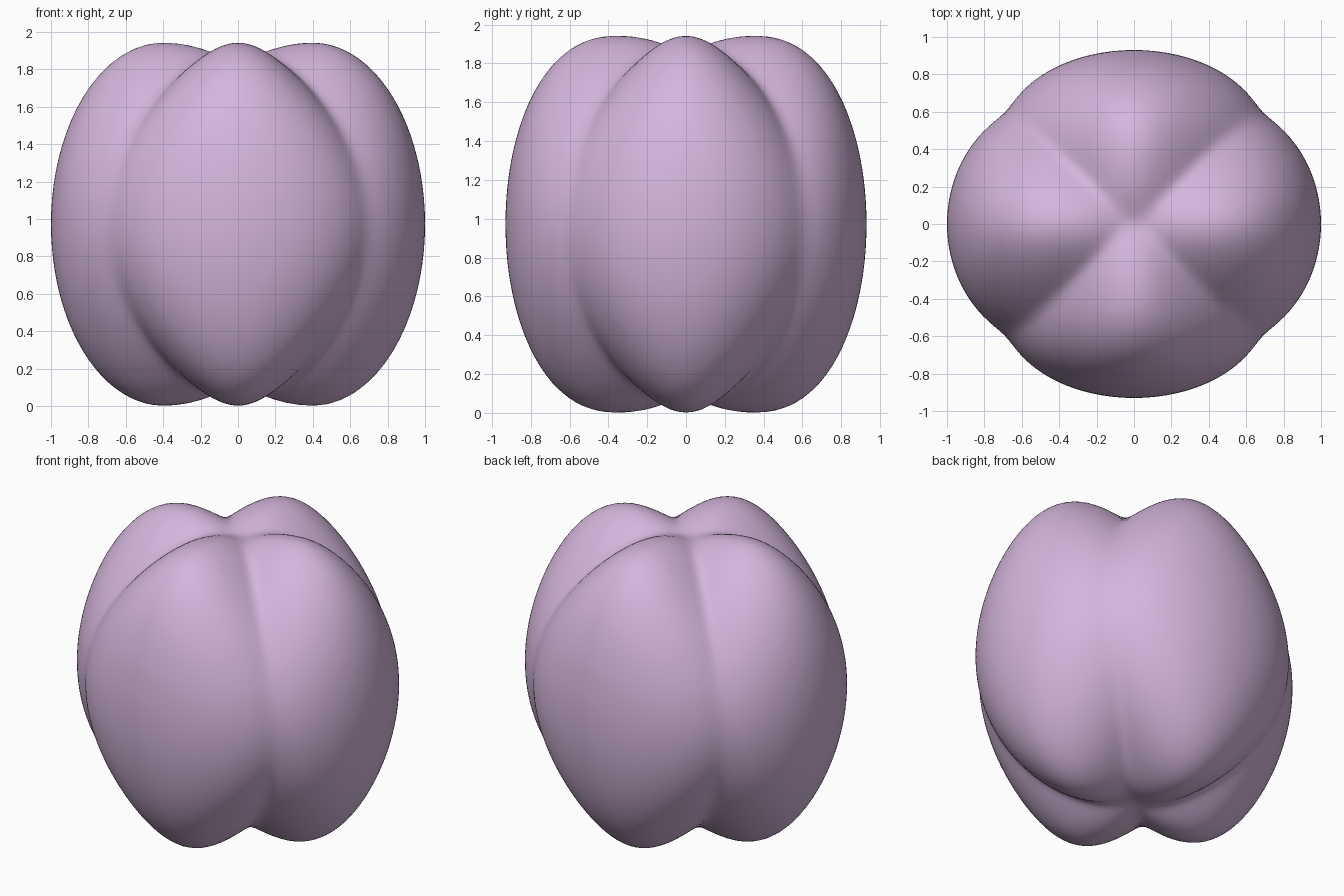
import bpy, bmesh, math

if "Cube" in bpy.data.objects:
    bpy.data.objects.remove(bpy.data.objects["Cube"])

MID = 0.972    # height of the body's centre
HALF = 0.97    # half height of every lobe
BLEND = 45     # higher gives sharper grooves between lobes

# Lobes: axis, offset of centre, outer reach, inner reach, half width, taper, outer power
SIDE = dict(offset=.40, outer=.60, inner=.80, width=.67, taper=.35, power=2.0)
FRONT = dict(offset=.35, outer=.58, inner=.80, width=.73, taper=.38, power=2.3)


def lobe(along, across, h, s):
    """Ellipsoid-like field, 1 on the surface; narrower towards top and bottom."""
    d = along - s["offset"]
    reach = (d / s["outer"]) ** s["power"] if d > 0 else (d / s["inner"]) ** 2
    hh = min((h / HALF) ** 2, 1)
    width = s["width"] * (1 - s["taper"] * hh)
    return math.sqrt(reach + (across / width) ** 2 + (h / HALF) ** 2)


def field(x, y, z):
    """Soft union of the four lobes, above 0 inside."""
    total = 0
    for q in (lobe(x, y, z, SIDE), lobe(-x, y, z, SIDE),
              lobe(y, x, z, FRONT), lobe(-y, x, z, FRONT)):
        total += max(q, .2) ** -BLEND
    return total - 1


# Four-lobed body: a ball whose points are pushed out to the lobe surface
bm = bmesh.new()
bmesh.ops.create_icosphere(bm, subdivisions=6, radius=1)
for v in bm.verts:
    d = v.co.normalized()
    lo, hi = .4, 1.3
    for _ in range(16):
        m = (lo + hi) / 2
        if field(d.x * m, d.y * m, d.z * m) > 0:
            lo = m
        else:
            hi = m
    v.co = d * lo
    v.co.z += MID
for f in bm.faces:
    f.smooth = True

mesh = bpy.data.meshes.new("lobed_body")
bm.to_mesh(mesh)
bm.free()
body = bpy.data.objects.new("lobed_body", mesh)
bpy.context.collection.objects.link(body)

# Single flat colour
mat = bpy.data.materials.new("pale lilac")
mat.diffuse_color = (0.66, 0.47, 0.71, 1)
mat.use_nodes = True
mat.node_tree.nodes["Principled BSDF"].inputs["Base Color"].default_value = mat.diffuse_color
mesh.materials.append(mat)
